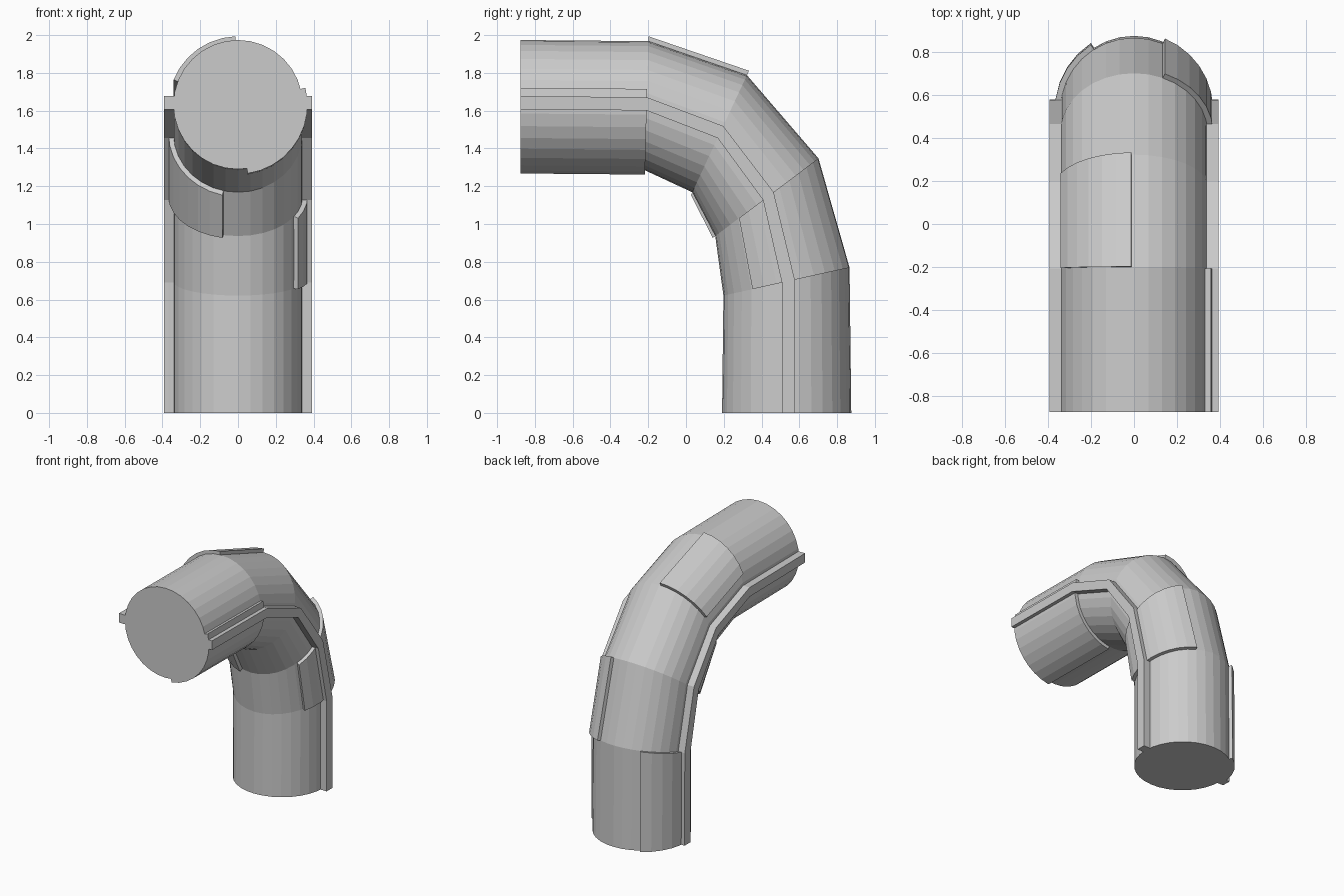
import bpy
import bmesh
from math import sin, cos, radians

if "Cube" in bpy.data.objects:
    bpy.data.objects.remove(bpy.data.objects["Cube"])

grey = bpy.data.materials.new("light_grey")
grey.use_nodes = True
grey.diffuse_color = (0.6, 0.6, 0.6, 1)
grey.node_tree.nodes["Principled BSDF"].inputs["Base Color"].default_value = (0.6, 0.6, 0.6, 1)

# Ring centres along the elbow: y, z, tilt of the ring plane in degrees
STATIONS = [(0.533, 0, 0), (0.532, 0.695, 12.5), (0.428, 1.142, 37),
            (0.178, 1.478, 65), (-0.208, 1.626, 88.5), (-0.875, 1.632, 90)]
RADIUS = 0.342
PLATE_RADIUS = 0.368
SIDES = 32


def arc(radius, start, end, steps):
    """Points across the bend: x sideways, second value towards the outside."""
    angles = [radians(start + (end - start) * i / steps) for i in range(steps + 1)]
    return [(radius * cos(a), radius * sin(a)) for a in angles]


def sweep(name, profile, stations):
    """Carry a closed profile through the ring planes and cap both ends."""
    bm = bmesh.new()
    rings = []
    for y, z, tilt in stations:
        t = radians(tilt)
        rings.append([bm.verts.new((a, y + b * cos(t), z + b * sin(t))) for a, b in profile])
    n = len(profile)
    for low, high in zip(rings, rings[1:]):
        for i in range(n):
            j = (i + 1) % n
            bm.faces.new((low[i], low[j], high[j], high[i]))
    bm.faces.new(rings[0])
    bm.faces.new(rings[-1])
    bmesh.ops.recalc_face_normals(bm, faces=bm.faces)
    mesh = bpy.data.meshes.new(name)
    bm.to_mesh(mesh)
    bm.free()
    mesh.materials.append(grey)
    obj = bpy.data.objects.new(name, mesh)
    bpy.context.collection.objects.link(obj)
    return obj


# Main bent pipe
sweep("pipe", arc(RADIUS, 0, 360, SIDES)[:-1], STATIONS)

# Square rib down each side
for name, side in (("left_rib", 1), ("right_rib", -1)):
    sweep(name, [(side * 0.3, -0.025), (side * 0.393, -0.025),
                 (side * 0.393, 0.045), (side * 0.3, 0.045)], STATIONS)

# Raised curved plates: section of the bend, first and last angle around the pipe
PLATES = {"lower_back_plate": (0, 123, 184),
          "left_back_plate": (1, -30, 67),
          "inner_right_plate": (2, -180, -103),
          "top_right_plate": (3, 92, 158),
          "lower_left_plate": (4, -82, 14)}
for name, (section, start, end) in PLATES.items():
    steps = max(2, round((end - start) * SIDES / 360))
    outline = arc(PLATE_RADIUS, start, end, steps) + arc(RADIUS - 0.02, end, start, steps)
    sweep(name, outline, STATIONS[section:section + 2])
